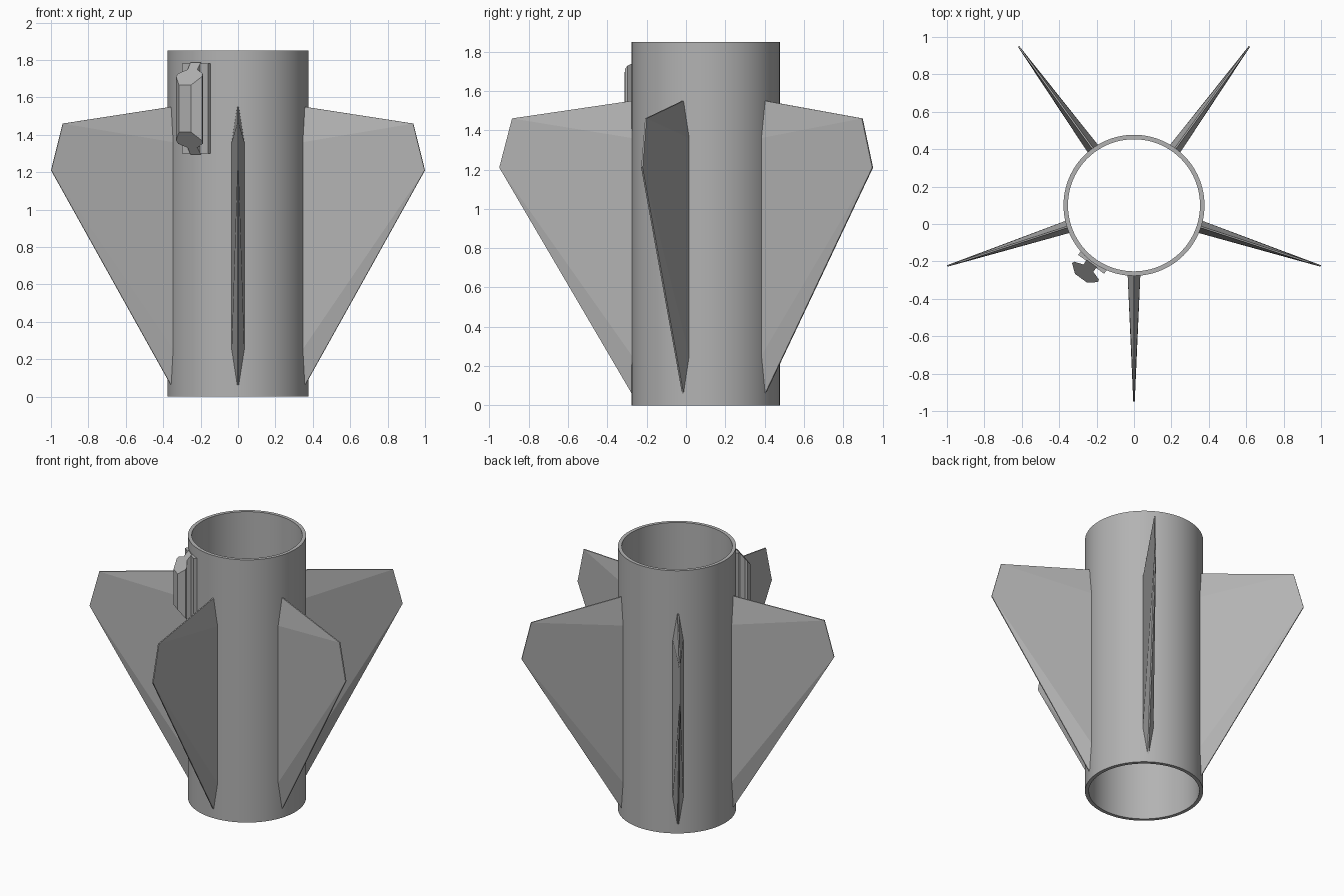
import bpy, bmesh, math
from mathutils import Vector

cube = bpy.data.objects.get("Cube")
if cube:
    bpy.data.objects.remove(cube)

AXIS_Y = 0.10
RADIUS, INNER, HEIGHT = 0.377, 0.353, 1.85

grey = bpy.data.materials.new("grey")
grey.use_nodes = True
grey.diffuse_color = (0.45, 0.45, 0.45, 1)
grey.node_tree.nodes["Principled BSDF"].inputs["Base Color"].default_value = grey.diffuse_color


def make(name, verts, faces, degrees=0, smooth=False):
    """Build a part in (radial, tangential, z) space and turn it about the tube axis."""
    mesh = bpy.data.meshes.new(name)
    mesh.from_pydata(verts, [], faces)
    bm = bmesh.new()
    bm.from_mesh(mesh)
    bmesh.ops.recalc_face_normals(bm, faces=bm.faces)
    bm.to_mesh(mesh)
    bm.free()
    mesh.materials.append(grey)
    obj = bpy.data.objects.new(name, mesh)
    bpy.context.collection.objects.link(obj)
    obj.location.y = AXIS_Y
    obj.rotation_euler.z = math.radians(degrees)
    if smooth:
        bpy.ops.object.select_all(action="DESELECT")
        obj.select_set(True)
        bpy.context.view_layer.objects.active = obj
        bpy.ops.object.shade_smooth_by_angle(angle=math.radians(30))
    return obj


def prism(name, profile, half_height, mid_z, degrees):
    """Extrude a (tangential, radial) profile in z; half_height depends on the radius."""
    n = len(profile)
    verts = [(u, t, mid_z + s * half_height(u)) for s in (-1, 1) for t, u in profile]
    faces = [tuple(range(n)), tuple(range(n, 2 * n))]
    faces += [(i, (i + 1) % n, n + (i + 1) % n, n + i) for i in range(n)]
    return make(name, verts, faces, degrees, True)


# Hollow body tube: a wall section swept round the axis
SEGS = 96
wall = [(RADIUS, 0), (RADIUS, HEIGHT), (INNER, HEIGHT), (INNER, 0)]
verts = [(r * math.cos(a), r * math.sin(a), z)
         for a in (math.tau * i / SEGS for i in range(SEGS)) for r, z in wall]
faces = [(4 * i + k, 4 * j + k, 4 * j + (k + 1) % 4, 4 * i + (k + 1) % 4)
         for i in range(SEGS) for j in [(i + 1) % SEGS] for k in range(4)]
make("body_tube", verts, faces, 0, True)

# Five tapered fins: thin outline edge, thick root, bevelled leading and trailing edges
ROOT = 0.373
EDGE, THICK = 0.004, 0.034
outline = [(ROOT, 0.055), (1.05, 1.21), (0.985, 1.46), (ROOT, 1.55)]
ridge = [(ROOT, 1.36), (ROOT, 0.25)]
side = [(r, EDGE, z) for r, z in outline] + [(r, THICK, z) for r, z in ridge]
fin_verts = side + [(r, -t, z) for r, t, z in side]
half_faces = [(0, 1, 5), (5, 1, 2, 4), (4, 2, 3)]
fin_faces = half_faces + [tuple(i + 6 for i in f) for f in half_faces]
fin_faces += [(i, (i + 1) % 6, (i + 1) % 6 + 6, i + 6) for i in range(6)]
for i in range(5):
    make(f"fin_{i + 1}", fin_verts, fin_faces, -90 + 72 * i)

# Launch rail guide between two fins: base plate, then neck and flared head with raked ends
RAIL_ANGLE, RAIL_Z = 234, 1.54
plate = [(-0.086, 0.362), (0.086, 0.362), (0.086, 0.39), (-0.086, 0.39)]
prism("rail_plate", plate, lambda u: 0.24, RAIL_Z, RAIL_ANGLE)
half = [(0.034, 0.385), (0.032, 0.415), (0.082, 0.432), (0.086, 0.445), (0.04, 0.482)]
guide = half + [(-t, u) for t, u in reversed(half)]
prism("rail_guide", guide, lambda u: 0.24 - 1.24 * (u - 0.39), RAIL_Z, RAIL_ANGLE)
